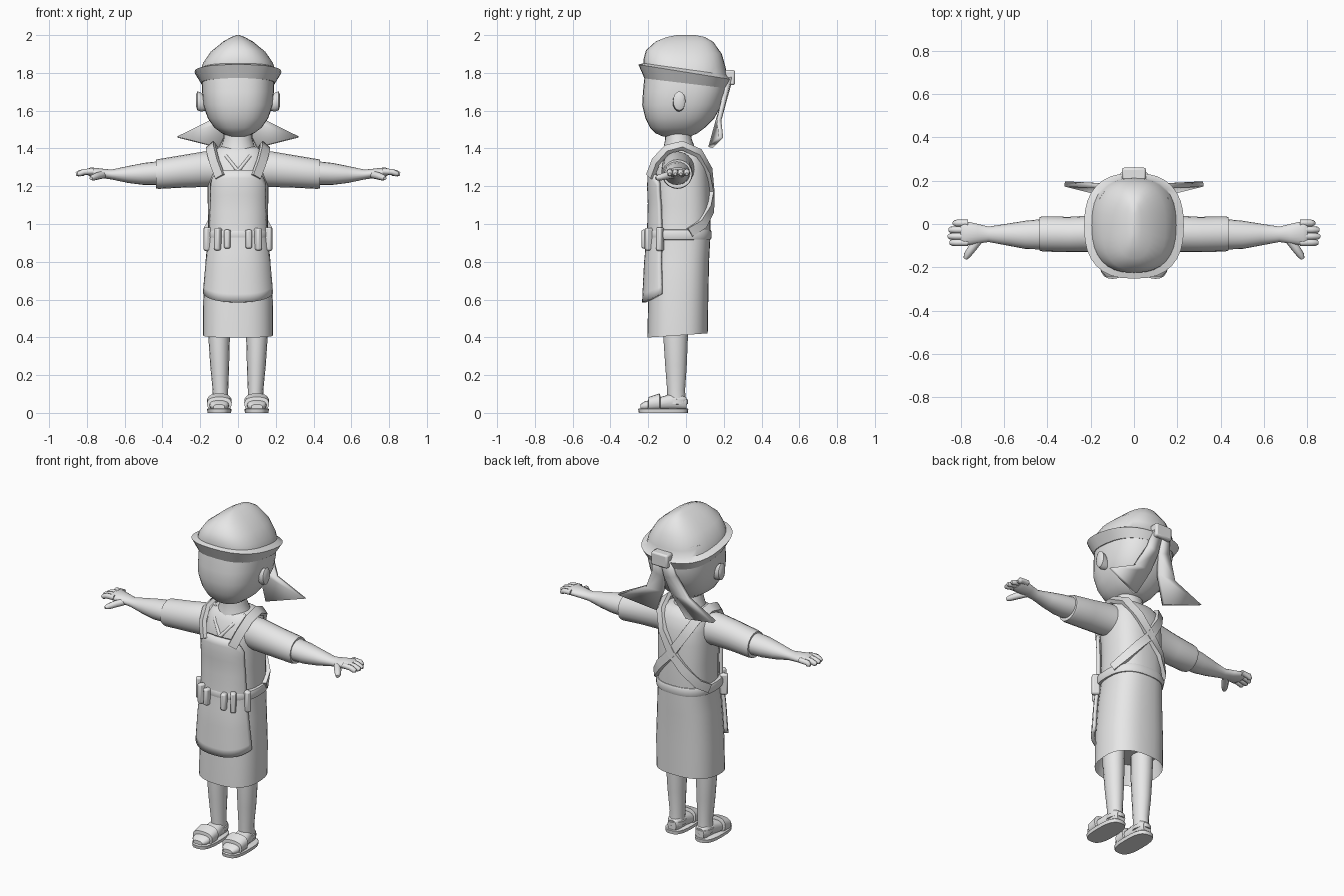
import bpy, bmesh, math
from mathutils import Vector

if "Cube" in bpy.data.objects:
    bpy.data.objects.remove(bpy.data.objects["Cube"])

grey = bpy.data.materials.new("plain_grey")
grey.use_nodes = True
grey.diffuse_color = (0.8, 0.8, 0.8, 1)
grey.node_tree.nodes["Principled BSDF"].inputs["Base Color"].default_value = (0.8, 0.8, 0.8, 1)


def add(name, data, mirror=False):
    ob = bpy.data.objects.new(name, data)
    bpy.context.collection.objects.link(ob)
    data.materials.append(grey)
    if mirror:
        ob.modifiers.new("mirror", 'MIRROR')
    return ob


def mesh(name, verts, faces, mirror=False):
    me = bpy.data.meshes.new(name)
    me.from_pydata(verts, [], faces)
    bm = bmesh.new()
    bm.from_mesh(me)
    bmesh.ops.recalc_face_normals(bm, faces=bm.faces)
    bm.to_mesh(me)
    bm.free()
    return add(name, me, mirror)


def spow(v, e):
    return math.copysign(abs(v) ** e, v)


def section(angle, half, lo, hi, p):
    """Rounded outline; angle zero is the low (front) end."""
    across = half * spow(math.sin(angle), 2 / p)
    along = (lo + hi) / 2 - (hi - lo) / 2 * spow(math.cos(angle), 2 / p)
    return across, along


def loft(name, rings, axis='z', n=24, p=2.5, mirror=False, cap=True):
    """Rings are (station, half width, low, high, sideways centre, slope)."""
    verts, faces = [], []
    for ring in rings:
        t, half, lo, hi, mid, slope = (tuple(ring) + (0, 0))[:6]
        for i in range(n):
            a, b = section(2 * math.pi * i / n, half, lo, hi, p)
            s = t + slope * (b - (lo + hi) / 2)
            verts.append({'z': (mid + a, b, s), 'x': (s, b, mid + a), 'y': (mid + a, s, b)}[axis])
    for r in range(len(rings) - 1):
        for i in range(n):
            j = (i + 1) % n
            faces.append((r * n + i, r * n + j, r * n + n + j, r * n + n + i))
    if cap:
        faces.append(tuple(range(n)))
        faces.append(tuple(range(len(verts) - n, len(verts))))
    return mesh(name, verts, faces, mirror)


def tube(name, points, depth, mirror=True):
    """Points are (x, y, z, relative radius)."""
    cu = bpy.data.curves.new(name, 'CURVE')
    cu.dimensions = '3D'
    cu.bevel_depth, cu.bevel_resolution, cu.use_fill_caps = depth, 2, True
    sp = cu.splines.new('POLY')
    sp.points.add(len(points) - 1)
    for pt, (x, y, z, r) in zip(sp.points, points):
        pt.co, pt.radius = (x, y, z, 1), r
    return add(name, cu, mirror)


def block(name, loc, size, turn=0, bevel=0.01):
    bm = bmesh.new()
    bmesh.ops.create_cube(bm, size=1)
    bmesh.ops.scale(bm, vec=size, verts=bm.verts)
    me = bpy.data.meshes.new(name)
    bm.to_mesh(me)
    bm.free()
    ob = add(name, me)
    ob.location, ob.rotation_euler.z = loc, turn
    b = ob.modifiers.new("bevel", 'BEVEL')
    b.width, b.segments = bevel, 2
    return ob


# Dress, hollow under the hem
body = [(.41, .185, -.205, .115, 0, .07), (.6, .184, -.2, .118), (.8, .172, -.19, .122),
        (.95, .158, -.175, .13), (1.1, .16, -.17, .128), (1.22, .162, -.175, .125),
        (1.3, .16, -.165, .118), (1.36, .152, -.14, .1), (1.395, .13, -.12, .075), (1.41, .09, -.1, .05)]
loft("dress", [(.52, .17, -.18, .1)] + body, n=32)


def on_body(angle, z, wide, deep):
    for a, b in zip(body, body[1:]):
        if z <= b[0]:
            break
    f = (z - a[0]) / (b[0] - a[0])
    half, lo, hi = (a[k] + (b[k] - a[k]) * f for k in (1, 2, 3))
    x, y = section(angle, half + wide, lo - deep, hi + deep, 2.5)
    return (x, y, z)


# Apron wrapped around the front
cols, rows = 20, 16
verts, faces = [], []
for r in range(rows + 1):
    for c in range(cols + 1):
        u = 2 * c / cols - 1
        low, high = .585 + .045 * u * u, 1.285 - .07 * u ** 4
        z = low + (high - low) * r / rows
        reach = math.radians(66 - 14 * min(1, max(0, (z - .65) / .5)))
        verts.append(on_body(u * reach, z, .008, .022))
for r in range(rows):
    for c in range(cols):
        k = r * (cols + 1) + c
        faces.append((k, k + 1, k + cols + 2, k + cols + 1))
apron = mesh("apron", verts, faces)
sol = apron.modifiers.new("thickness", 'SOLIDIFY')
sol.thickness, sol.offset = .02, 0

# Belt and pouches
loft("belt", [(.915, .155, -.18, .12), (.918, .17, -.205, .132), (.93, .174, -.21, .136),
              (.958, .174, -.21, .136), (.968, .17, -.205, .132), (.972, .155, -.18, .12)], n=32)
for side in (1, -1):
    for deg, tall in ((14, .1), (32, .12), (62, .125)):
        a = math.radians(deg) * side
        x, y = section(a, .175, -.217, .135, 2.5)
        block("belt_pouch", (x, y, .92), (.032, .045, tall), a)

# Crossed straps over the shoulders
path = [(.095, -.19, 1.25), (.125, -.16, 1.33), (.142, -.1, 1.395), (.142, -.02, 1.415),
        (.12, .07, 1.375), (.07, .122, 1.28), (0, .138, 1.17), (-.08, .13, 1.08),
        (-.14, .088, 1.0), (-.167, .02, .955)]
verts, faces = [], []
pts = [Vector(q) for q in path]
for i, q in enumerate(pts):
    t = (pts[min(i + 1, len(pts) - 1)] - pts[max(i - 1, 0)]).normalized()
    n = (q - Vector((0, -.03, min(q.z, 1.25)))).normalized()
    w = t.cross(n).normalized() * .025
    n = w.cross(t).normalized() * .012
    verts += [q + w + n, q - w + n, q - w - n, q + w - n]
for i in range(len(pts) - 1):
    for k in range(4):
        j = (k + 1) % 4
        faces.append((4 * i + k, 4 * i + j, 4 * i + 4 + j, 4 * i + 4 + k))
faces += [(0, 1, 2, 3), tuple(range(len(verts) - 4, len(verts)))]
mesh("shoulder_strap", verts, faces, True)

# V collar
tube("collar", [(.1, -.07, 1.4, 1), (.06, -.132, 1.355, 1), (0, -.172, 1.28, 1)], .01)

# Neck, head and ears
loft("neck", [(1.36, .105, -.13, .055), (1.41, .09, -.118, .045), (1.45, .076, -.11, .03),
              (1.54, .074, -.11, .02)], p=2)
loft("head", [(1.462, .04, -.12, .02), (1.48, .085, -.16, .06), (1.51, .125, -.19, .1),
              (1.56, .16, -.215, .15), (1.63, .184, -.232, .19), (1.7, .19, -.228, .21),
              (1.78, .19, -.22, .218), (1.85, .18, -.21, .2)], n=32)
loft("ear", [(.17, .03, -.055, -.01, 1.63), (.195, .05, -.07, -.005, 1.645),
             (.215, .05, -.068, -.003, 1.652), (.223, .03, -.055, -.012, 1.655)],
     'x', 16, 2, True)

# Headscarf with flared band, knot and two tails
loft("headscarf", [(1.745, .195, -.22, .212, 0, -.12), (1.805, .23, -.252, .235, 0, -.16),
                   (1.82, .195, -.225, .215, 0, -.14), (1.85, .186, -.225, .21, 0, -.1),
                   (1.91, .146, -.212, .19, 0, -.05), (1.965, .08, -.16, .145, 0, -.01),
                   (1.99, .035, -.1, .1), (2.0, .008, -.05, .05)], n=32)
block("scarf_knot", (0, .23, 1.775), (.11, .06, .08))
edges = [((0, .23, 1.75), (.05, .235, 1.8)), ((.005, .205, 1.66), (.075, .205, 1.68)),
         ((.03, .17, 1.55), (.14, .175, 1.55)), ((.1, .13, 1.405), (.32, .185, 1.46))]
tail = mesh("scarf_tail", [v for pair in edges for v in pair],
            [(2 * i, 2 * i + 1, 2 * i + 3, 2 * i + 2) for i in range(3)])
sol = tail.modifiers.new("thickness", 'SOLIDIFY')
sol.thickness, sol.offset = .025, 0
tail.modifiers.new("mirror", 'MIRROR')

# Sleeves, forearms and hands
loft("sleeve", [(.1, .09, -.12, .05, 1.29), (.18, .094, -.13, .04, 1.29), (.3, .086, -.13, .033, 1.278),
                (.42, .079, -.127, .035, 1.265), (.435, .076, -.123, .032, 1.265)], 'x', 20, 2, True)
loft("forearm_and_palm", [(.41, .063, -.118, .024, 1.27), (.5, .058, -.115, .015, 1.265),
                          (.58, .045, -.1, .002, 1.262), (.67, .026, -.083, -.012, 1.262),
                          (.72, .025, -.09, 0, 1.268), (.78, .025, -.1, .014, 1.275),
                          (.8, .014, -.095, .01, 1.275)], 'x', 20, 2, True)
for y, tip in ((.004, .835), (-.027, .855), (-.057, .858), (-.086, .85)):
    tube("finger", [(.765, y, 1.278, 1), (.815, y, 1.276, 1), (tip - .01, y, 1.266, .9),
                    (tip, y, 1.264, .5)], .016)
tube("thumb", [(.71, -.065, 1.262, 1.1), (.745, -.11, 1.254, 1.1), (.77, -.145, 1.245, .9),
               (.778, -.16, 1.242, .5)], .018)

# Legs, feet and sandals
loft("leg", [(.05, .042, -.098, 0, .093), (.12, .041, -.1, -.005, .093), (.25, .05, -.11, .004, .097),
             (.4, .057, -.12, .01, .1), (.55, .06, -.12, .015, .1)], n=16, p=2, mirror=True)
loft("foot", [(-.242, .03, .018, .045, .1), (-.22, .05, .015, .06, .1), (-.15, .056, .015, .08, .098),
              (-.08, .045, .015, .1, .094), (-.02, .042, .015, .1, .093), (.003, .028, .018, .08, .093)],
     'y', 16, 2.5, True)
loft("sandal_sole", [(0, .062, -.25, .01, .099), (.02, .065, -.253, .012, .099),
                     (.024, .06, -.248, .008, .099)], p=2.8, mirror=True)
loft("toe_strap", [(-.2, .055, .01, .07, .099), (-.198, .065, .01, .084, .099),
                   (-.14, .066, .01, .103, .099), (-.136, .055, .01, .09, .099)], 'y', 20, 2.6, True)
loft("heel_strap", [(.045, .04, -.1, .002, .093), (.047, .048, -.11, .01, .093),
                    (.07, .048, -.11, .01, .093), (.073, .04, -.1, .002, .093)], n=20, p=2, mirror=True)

# Smooth shading with crisp edges
bpy.ops.object.select_all(action='DESELECT')
for ob in bpy.context.collection.objects:
    if ob.type == 'MESH' and grey.name in ob.data.materials:
        ob.select_set(True)
        bpy.context.view_layer.objects.active = ob
bpy.ops.object.shade_smooth_by_angle(angle=math.radians(40))
